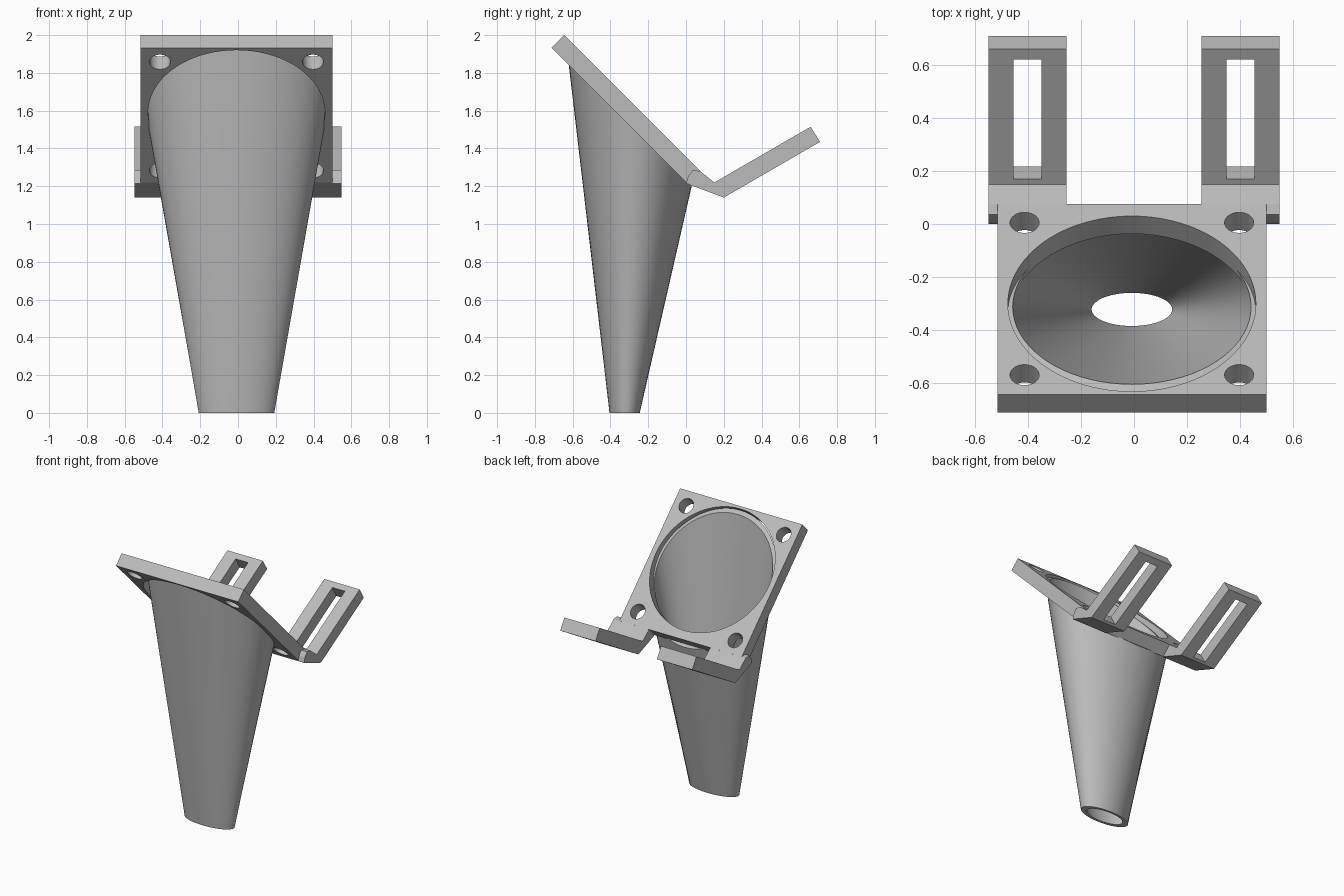
import bpy, bmesh, math
from mathutils import Matrix, Vector

cube = bpy.data.objects.get("Cube")
if cube:
    bpy.data.objects.remove(cube, do_unlink=True)

grey = bpy.data.materials.new("plain_grey")
grey.use_nodes = True
COLOUR = (0.5, 0.5, 0.5, 1)
grey.diffuse_color = COLOUR
grey.node_tree.nodes["Principled BSDF"].inputs["Base Color"].default_value = COLOUR

CX = -0.008                                    # centre of plate and funnel
TILT = Matrix.Rotation(-math.pi / 4, 4, 'X')   # plate frame: x, along slope, normal


def finish(name, bm):
    bmesh.ops.recalc_face_normals(bm, faces=bm.faces)
    mesh = bpy.data.meshes.new(name)
    bm.to_mesh(mesh)
    bm.free()
    mesh.materials.append(grey)
    obj = bpy.data.objects.new(name, mesh)
    bpy.context.collection.objects.link(obj)
    return obj


def box(name, centre, size, frame):
    bm = bmesh.new()
    bmesh.ops.create_cube(bm, size=1, matrix=frame @ Matrix.Translation(centre)
                          @ Matrix.Diagonal((*size, 1)))
    return finish(name, bm)


def rod(name, centre, radius, depth, frame, sides=64):
    bm = bmesh.new()
    bmesh.ops.create_cone(bm, cap_ends=True, segments=sides, radius1=radius,
                          radius2=radius, depth=depth,
                          matrix=frame @ Matrix.Translation(centre))
    return finish(name, bm)


def cut(obj, cutters):
    """Subtract the cutters, keep the result as a plain mesh."""
    for c in cutters:
        c.hide_render = True
        mod = obj.modifiers.new("cut", 'BOOLEAN')
        mod.operation, mod.solver, mod.object = 'DIFFERENCE', 'EXACT', c
    bpy.context.view_layer.update()
    graph = bpy.context.evaluated_depsgraph_get()
    mesh = bpy.data.meshes.new_from_object(obj.evaluated_get(graph))
    obj.modifiers.clear()
    obj.data = mesh
    for c in cutters:
        bpy.data.objects.remove(c, do_unlink=True)


def smooth(obj):
    bpy.ops.object.select_all(action='DESELECT')
    obj.select_set(True)
    bpy.context.view_layer.objects.active = obj
    bpy.ops.object.shade_smooth_by_angle(angle=math.radians(30))


# Tilted square plate with the big opening and four corner holes
N = 0.911
plate = box("mounting_plate", (CX, -1.361, N), (1.016, 1.018, 0.095), TILT)
holes = [rod("opening_cutter", (CX, -1.384, N), 0.468, 0.4, TILT, 96)]
for sx in (-1, 1):
    for s in (-0.951, -1.764):
        holes.append(rod("hole_cutter", (CX + sx * 0.405, s, N), 0.055, 0.4, TILT, 40))
cut(plate, holes)
smooth(plate)


# Funnel: oval spout lofted up to a slanted round mouth
def ring(bm, front, back, rx, count=72):
    front, back = Vector((CX, *front)), Vector((CX, *back))
    mid, half = (front + back) / 2, (back - front) / 2
    verts = []
    for i in range(count):
        a = math.tau * i / count
        verts.append(bm.verts.new(mid + half * math.sin(a) + Vector((rx * math.cos(a), 0, 0))))
    return verts


bm = bmesh.new()
rings = [ring(bm, (-0.405, 0), (-0.245, 0), 0.2),
         ring(bm, (-0.636, 1.975), (0.03, 1.2), 0.475),
         ring(bm, (-0.605, 1.955), (-0.02, 1.245), 0.45),
         ring(bm, (-0.385, 0), (-0.26, 0), 0.152)]
for lower, upper in zip(rings, rings[1:] + rings[:1]):
    for i in range(len(lower)):
        j = (i + 1) % len(lower)
        bm.faces.new((lower[i], lower[j], upper[j], upper[i]))
smooth(finish("funnel", bm))

# Bent arms, each with a long slot
PROFILE = [(0.0, 1.215), (0.01, 1.25), (0.035, 1.285), (0.075, 1.28), (0.15, 1.22),
           (0.66, 1.515), (0.71, 1.435), (0.2, 1.14)]
SLOPE = Matrix.Translation((0, 0.395, 1.362)) @ Matrix.Rotation(math.radians(30), 4, 'X')
for side, name in ((1, "left_arm"), (-1, "right_arm")):
    bm = bmesh.new()
    face = bm.faces.new([bm.verts.new((side * 0.255, y, z)) for y, z in PROFILE])
    new = bmesh.ops.extrude_face_region(bm, geom=[face])["geom"]
    bmesh.ops.translate(bm, vec=(side * 0.294, 0, 0),
                        verts=[v for v in new if isinstance(v, bmesh.types.BMVert)])
    arm = finish(name, bm)
    cut(arm, [box("slot_cutter", (side * 0.402, 0, 0), (0.104, 0.52, 0.4), SLOPE)])
